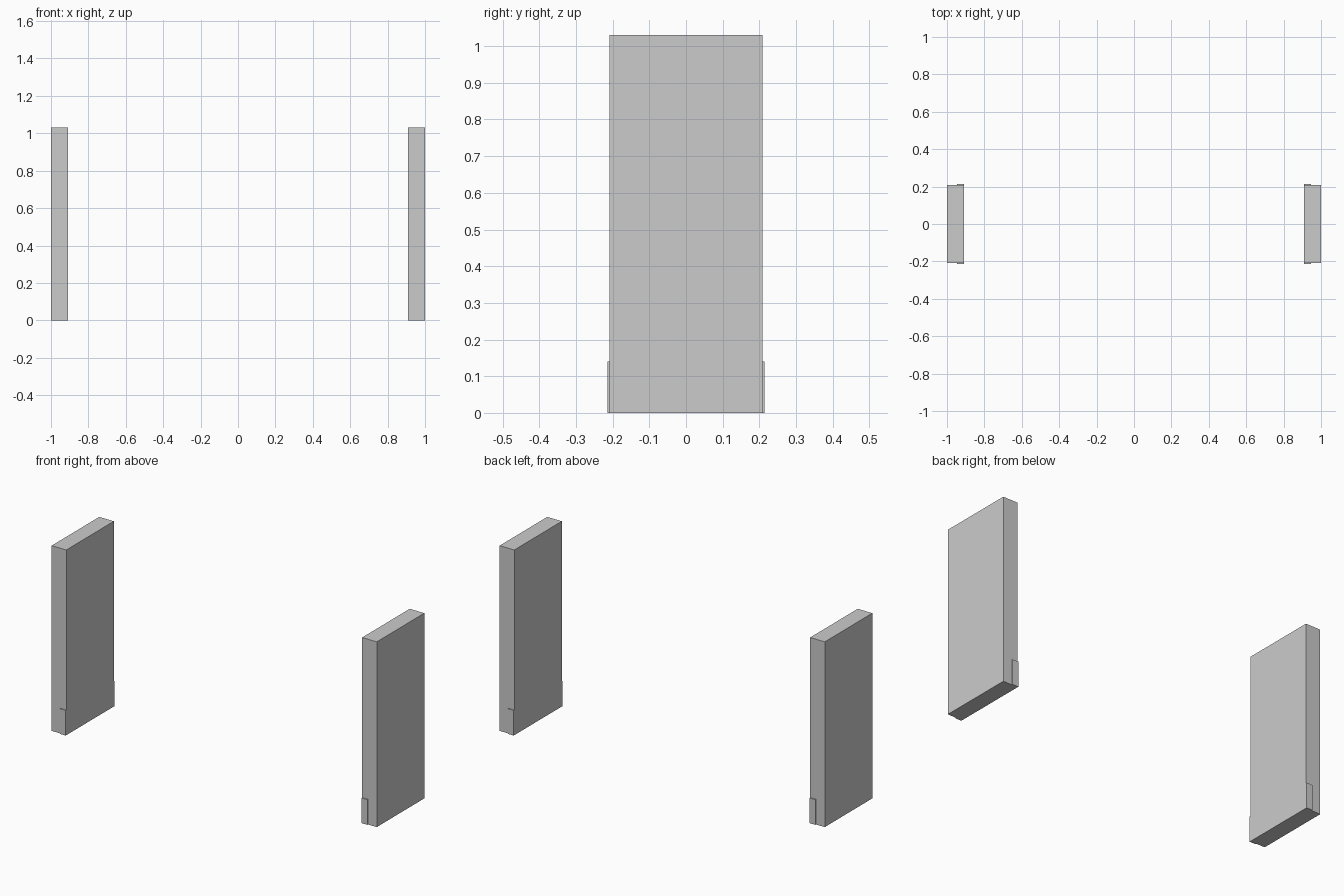
import bpy

if "Cube" in bpy.data.objects:
    bpy.data.objects.remove(bpy.data.objects["Cube"])


def box(name, x, y, z):
    """Box from (min, max) ranges on each axis."""
    bpy.ops.mesh.primitive_cube_add(size=1)
    o = bpy.context.object
    o.name = name
    o.location = [(a + b) / 2 for a, b in (x, y, z)]
    o.scale = [b - a for a, b in (x, y, z)]
    bpy.ops.object.transform_apply(location=True, rotation=False, scale=True)
    return o


def mirrored(s, a, b):
    return tuple(sorted((s * a, s * b)))


for sx, side in ((-1, "left"), (1, "right")):
    # upright slab
    box(f"{side}_panel", mirrored(sx, 0.91, 1.0), (-0.209, 0.209), (0, 1.03))
    # thin plates at the foot, on the inner part of the front and back edges
    for sy, end in ((-1, "front"), (1, "back")):
        box(f"{side}_{end}_foot_plate", mirrored(sx, 0.91, 0.946),
            mirrored(sy, 0.209, 0.2145), (0, 0.14))
